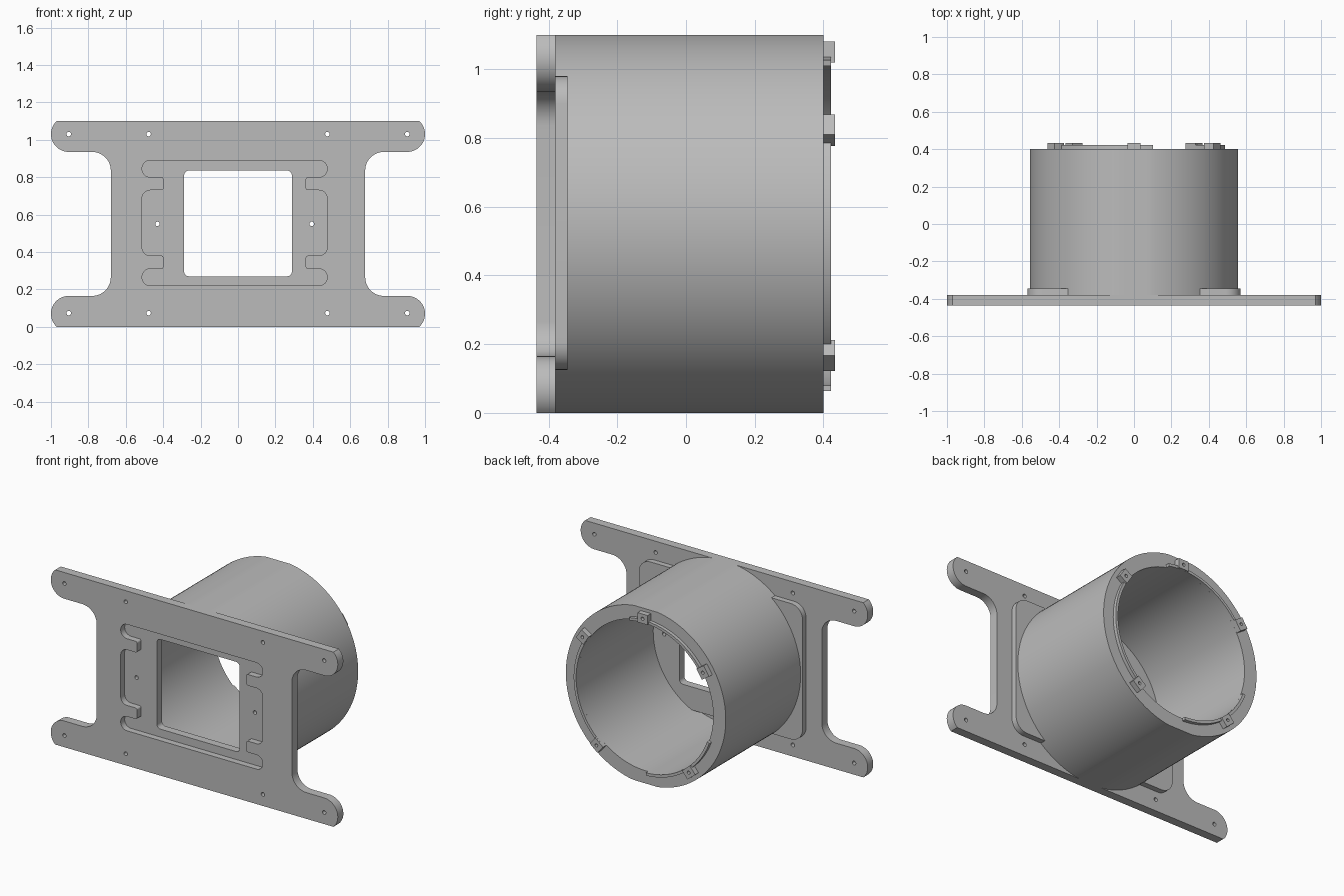
import bpy, bmesh, math
from mathutils import Matrix, Vector

default = bpy.data.objects.get("Cube")
if default:
    bpy.data.objects.remove(default)

HEIGHT = 1.10
MID = HEIGHT / 2
OFF = -0.018                       # sideways offset of the pocket
FRONT, FLOOR, BACK, PAD, RIM = -0.435, -0.395, -0.38, -0.345, 0.40

grey = bpy.data.materials.new("plain grey")
grey.use_nodes = True
grey.diffuse_color = (0.5, 0.5, 0.5, 1)
grey.node_tree.nodes["Principled BSDF"].inputs["Base Color"].default_value = (0.5, 0.5, 0.5, 1)


def arc(cx, cz, r, start, end, n=12):
    angles = [math.radians(start + (end - start) * i / n) for i in range(n + 1)]
    return [(cx + r * math.cos(a), cz + r * math.sin(a)) for a in angles]


def circle(cx, cz, r, n=24):
    return arc(cx, cz, r, 0, 360, n)[:-1]


def rounded(corners, n=8):
    """Round right-angled corners given as (x, z, radius)."""
    out = []
    for i, (x, z, r) in enumerate(corners):
        p = Vector((x, z))
        u = (Vector(corners[i - 1][:2]) - p).normalized()
        v = (Vector(corners[(i + 1) % len(corners)][:2]) - p).normalized()
        for k in range(n + 1):
            t = math.pi / 2 * k / n
            out.append(tuple(p + (u + v) * r - (v * math.cos(t) + u * math.sin(t)) * r))
    return out


def rectangle(cx, hw, z0, z1, r):
    return rounded([(cx - hw, z0, r), (cx + hw, z0, r), (cx + hw, z1, r), (cx - hw, z1, r)])


def slab(name, y0, y1, outlines):
    """Extrude front-plane outlines (outer loop, then holes) from y0 to y1."""
    curve = bpy.data.curves.new(name + "_profile", 'CURVE')
    curve.dimensions = '2D'
    curve.fill_mode = 'BOTH'
    curve.extrude = (y1 - y0) / 2
    for pts in outlines:
        spline = curve.splines.new('POLY')
        spline.points.add(len(pts) - 1)
        for point, (x, z) in zip(spline.points, pts):
            point.co = (x, z, 0, 1)
        spline.use_cyclic_u = True
    temp = bpy.data.objects.new(name + "_profile", curve)
    bpy.context.collection.objects.link(temp)
    bpy.context.view_layer.update()
    graph = bpy.context.evaluated_depsgraph_get()
    mesh = bpy.data.meshes.new_from_object(temp.evaluated_get(graph))
    bpy.data.objects.remove(temp)
    bpy.data.curves.remove(curve)

    mesh.transform(Matrix.Translation((0, (y0 + y1) / 2, 0)) @ Matrix.Rotation(math.pi / 2, 4, 'X'))
    bm = bmesh.new()
    bm.from_mesh(mesh)
    bmesh.ops.remove_doubles(bm, verts=bm.verts, dist=0.0002)
    bmesh.ops.recalc_face_normals(bm, faces=bm.faces)
    bm.to_mesh(mesh)
    bm.free()
    mesh.shade_smooth()
    mesh.set_sharp_from_angle(angle=math.radians(30))
    mesh.name = name
    mesh.materials.clear()
    mesh.materials.append(grey)
    obj = bpy.data.objects.new(name, mesh)
    bpy.context.collection.objects.link(obj)
    return obj


# Shared outlines
window = rectangle(0, 0.288, 0.27, 0.835, 0.025)
side_holes = [circle(OFF + s * 0.4125, MID, 0.012) for s in (-1, 1)]

# Pocket: rounded rectangle with two tongues pointing in on each side
half = [(0.495, 0.22, 0.044), (0.495, 0.31, 0.044), (0.38, 0.31, 0.012),
        (0.38, 0.38, 0.012), (0.495, 0.38, 0.044)]
right_side = half + [(x, HEIGHT + 0.01 - z, r) for x, z, r in reversed(half)]
pocket = rounded([(OFF + x, z, r) for x, z, r in right_side]
                 + [(OFF - x, z, r) for x, z, r in reversed(right_side)])

# Mounting plate with four rounded arms
quarter = arc(0.905, 1.03, 0.095, 47.5, -90, 20) + arc(0.78, 0.835, 0.1, 90, 180)
right_edge = quarter + [(x, HEIGHT - z) for x, z in reversed(quarter)]
right_edge[0] = (right_edge[0][0], HEIGHT)
right_edge[-1] = (right_edge[-1][0], 0)
plate = right_edge + [(-x, z) for x, z in reversed(right_edge)]
screw_holes = [circle(x, z, 0.012) for x in (-0.905, -0.478, 0.478, 0.905) for z in (0.073, 1.03)]
slab("mounting_plate", FRONT, BACK, [plate, pocket] + screw_holes)

# Recessed floor of the pocket and the pad behind it
slab("pocket_floor", FLOOR, BACK, [pocket, window] + side_holes)
slab("rear_pad", BACK, PAD, [rectangle(0, 0.57, 0.125, 0.98, 0.08), window] + side_holes)

# Tube, trimmed flush with the plate's top and bottom
outer = [(x, min(max(z, 0), HEIGHT)) for x, z in circle(0, MID, 0.557, 128)]
slab("tube", BACK, RIM, [outer, circle(0, MID, 0.47, 128)])

# Raised lips along the inside of the rim
for name, start, end in (("upper_lip", 78, 147), ("left_lip", -50, 33), ("lower_lip", 200, 268)):
    slab(name, RIM, 0.422, [arc(0, MID, 0.487, start, end, 32) + arc(0, MID, 0.47, end, start, 32)])

# Five small drilled tabs around the rim
for i, angle in enumerate((90, 33, 147, -50, 230)):
    a = math.radians(angle)
    along, across = Vector((math.cos(a), math.sin(a))), Vector((-math.sin(a), math.cos(a)))
    centre = Vector((0, MID)) + along * 0.5
    corners = [tuple(centre + along * u * 0.03 + across * v * 0.035)
               for u, v in ((-1, -1), (1, -1), (1, 1), (-1, 1))]
    slab("rim_tab_%d" % (i + 1), RIM, 0.433, [corners, circle(centre.x, centre.y, 0.01, 16)])
